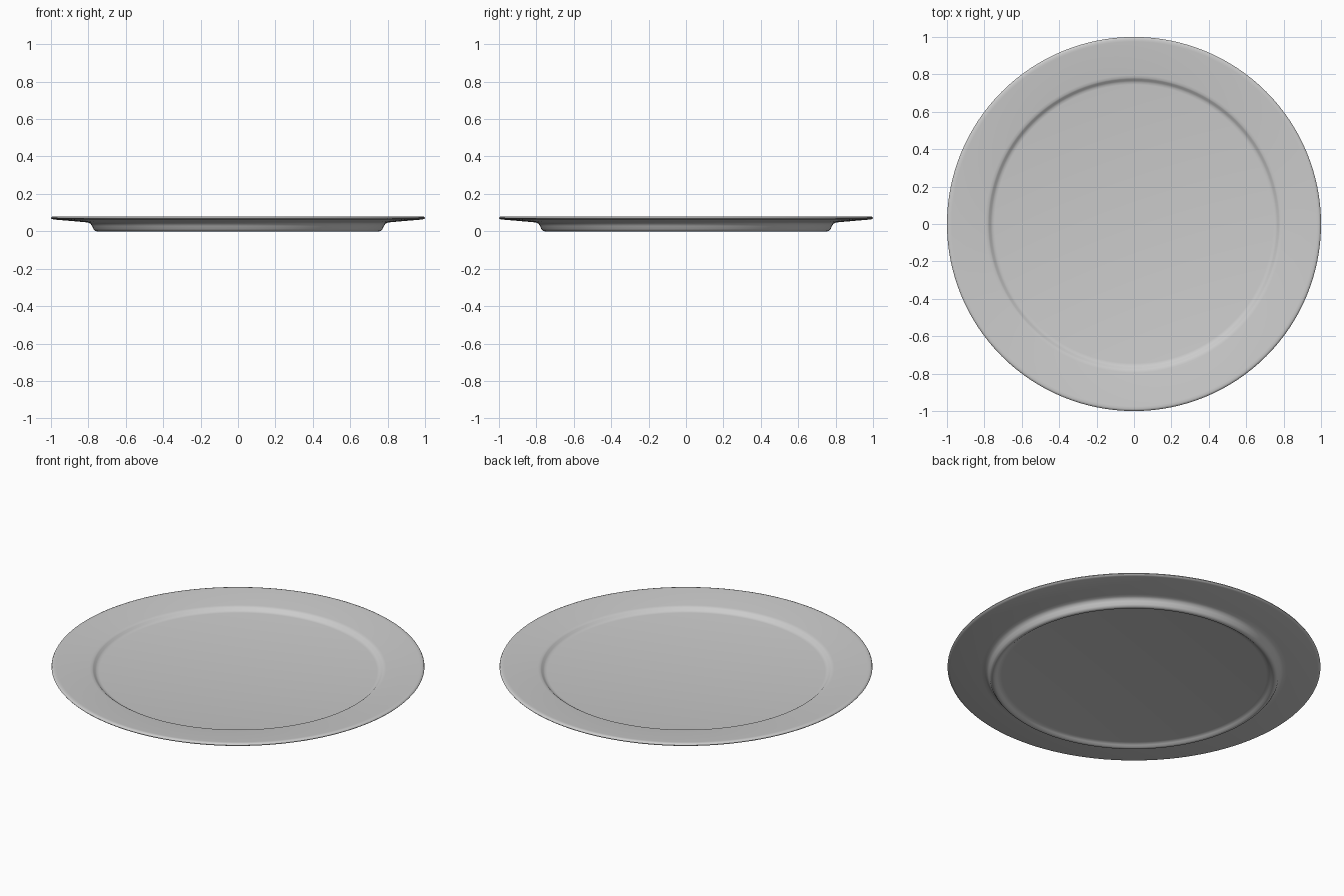
import bpy, bmesh, math
from mathutils import Matrix

cube = bpy.data.objects.get("Cube")
if cube:
    bpy.data.objects.remove(cube, do_unlink=True)

SIDES = 128

# Glazed ceramic colour
glaze = bpy.data.materials.new("pale_grey_ceramic")
glaze.use_nodes = True
glaze.diffuse_color = (0.6, 0.6, 0.6, 1)
glaze.node_tree.nodes["Principled BSDF"].inputs["Base Color"].default_value = (0.6, 0.6, 0.6, 1)

# Half cross-section (radius, height): well, wall, rim, underside, foot ring, recess
profile = [
    (0.0, 0.042), (0.745, 0.042), (0.757, 0.044), (0.766, 0.049), (0.775, 0.058),
    (0.782, 0.062), (0.795, 0.064),
    (0.975, 0.079), (0.988, 0.080), (0.997, 0.077), (1.0, 0.071), (0.996, 0.066),
    (0.985, 0.063), (0.82, 0.049),
    (0.80, 0.046), (0.788, 0.040), (0.780, 0.028), (0.773, 0.012), (0.765, 0.003),
    (0.755, 0.0), (0.745, 0.002), (0.735, 0.010), (0.725, 0.016), (0.71, 0.018),
    (0.0, 0.018),
]

# Lathe the cross-section around the vertical axis
bm = bmesh.new()
verts = [bm.verts.new((r, 0, z)) for r, z in profile]
edges = [bm.edges.new(pair) for pair in zip(verts, verts[1:])]
bmesh.ops.spin(bm, geom=verts + edges, axis=(0, 0, 1), cent=(0, 0, 0),
               angle=math.tau, steps=SIDES, use_merge=True)
bmesh.ops.remove_doubles(bm, verts=bm.verts, dist=0.0001)
bmesh.ops.recalc_face_normals(bm, faces=bm.faces)

mesh = bpy.data.meshes.new("plate")
bm.to_mesh(mesh)
bm.free()
mesh.materials.append(glaze)

plate = bpy.data.objects.new("plate", mesh)
bpy.context.collection.objects.link(plate)
bpy.context.view_layer.objects.active = plate
plate.select_set(True)
bpy.ops.object.shade_smooth_by_angle(angle=math.radians(60))
